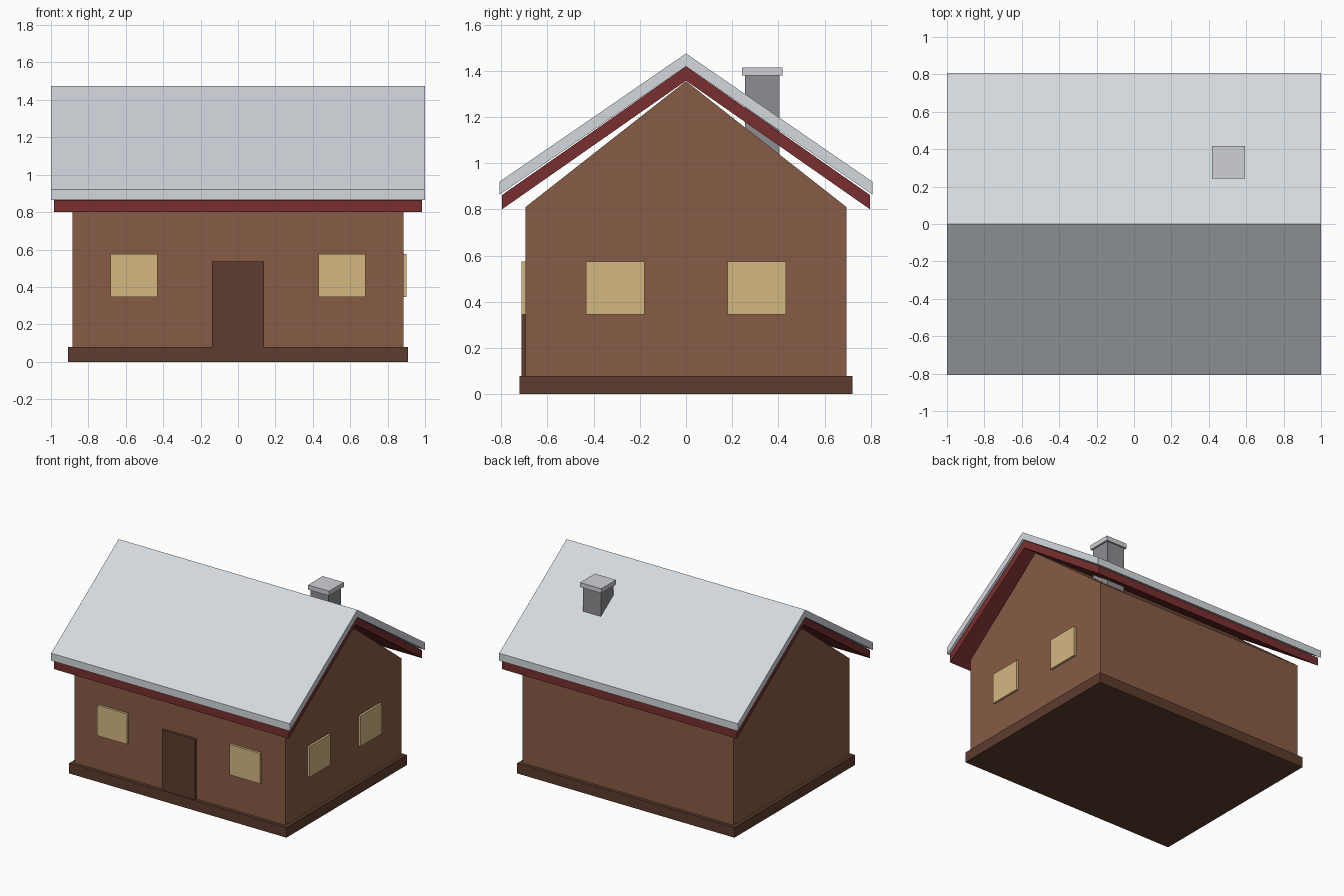
import bpy
import bmesh

default = bpy.data.objects.get("Cube")
if default:
    bpy.data.objects.remove(default, do_unlink=True)


def make_material(name, rgb):
    """Flat material from 0-255 display values, stored as linear."""
    linear = [((c / 255 + 0.055) / 1.055) ** 2.4 for c in rgb]
    mat = bpy.data.materials.new(name)
    mat.use_nodes = True
    mat.diffuse_color = (*linear, 1)
    bsdf = next(n for n in mat.node_tree.nodes if n.type == "BSDF_PRINCIPLED")
    bsdf.inputs["Base Color"].default_value = (*linear, 1)
    return mat


wall_brown = make_material("wall brown", (135, 92, 69))
dark_brown = make_material("dark brown", (93, 60, 46))
window_yellow = make_material("window yellow", (214, 184, 131))
trim_red = make_material("trim red", (121, 47, 47))
roof_white = make_material("roof pale grey", (212, 217, 222))
stone_grey = make_material("chimney grey", (141, 141, 146))
cap_grey = make_material("chimney cap grey", (207, 208, 214))


def extrude_profile(name, profile, half_width, mat):
    """Extrude a (y, z) outline along x, symmetric about x = 0."""
    bm = bmesh.new()
    face = bm.faces.new([bm.verts.new((-half_width, y, z)) for y, z in profile])
    grown = bmesh.ops.extrude_face_region(bm, geom=[face])["geom"]
    verts = [g for g in grown if isinstance(g, bmesh.types.BMVert)]
    bmesh.ops.translate(bm, verts=verts, vec=(2 * half_width, 0, 0))
    bmesh.ops.recalc_face_normals(bm, faces=bm.faces)
    return add_mesh(name, bm, mat)


def box(name, x, y, z, mat):
    """Box from (min, max) ranges on each axis."""
    bm = bmesh.new()
    bmesh.ops.create_cube(bm, size=1)
    for v in bm.verts:
        v.co = [r[0] if c < 0 else r[1] for c, r in zip(v.co, (x, y, z))]
    return add_mesh(name, bm, mat)


def add_mesh(name, bm, mat):
    mesh = bpy.data.meshes.new(name)
    bm.to_mesh(mesh)
    bm.free()
    mesh.materials.append(mat)
    obj = bpy.data.objects.new(name, mesh)
    bpy.context.collection.objects.link(obj)
    return obj


def gable_slab(name, half_depth, ridge, eave, thickness, half_width, mat):
    """Upside-down V slab with vertical eave ends."""
    top = [(-half_depth, eave), (0, ridge), (half_depth, eave)]
    bottom = [(y, z - thickness) for y, z in reversed(top)]
    return extrude_profile(name, top + bottom, half_width, mat)


WALL_X, WALL_Y = 0.885, 0.695

# Plinth and gabled house body
box("plinth", (-0.91, 0.91), (-0.72, 0.72), (0, 0.078), dark_brown)
extrude_profile("house_walls",
                [(-WALL_Y, 0.04), (WALL_Y, 0.04), (WALL_Y, 0.81),
                 (0, 1.355), (-WALL_Y, 0.81)], WALL_X, wall_brown)

# Roof covering over a red under-roof
gable_slab("roof_cover", 0.807, 1.475, 0.92, 0.056, 1.0, roof_white)
gable_slab("roof_trim", 0.797, 1.419, 0.862, 0.062, 0.985, trim_red)

# Door and windows
front = (-0.713, -0.68)
sill = (0.345, 0.575)
box("door", (-0.138, 0.138), front, (0.04, 0.535), dark_brown)
for side, label in ((1, "left"), (-1, "right")):
    span = sorted((side * 0.43, side * 0.683))
    box("front_window_" + label, span, front, sill, window_yellow)
for side, label in ((1, "back"), (-1, "front")):
    span = sorted((side * 0.18, side * 0.432))
    box("gable_window_" + label, (0.87, 0.902), span, sill, window_yellow)

# Chimney
box("chimney", (0.43, 0.58), (0.255, 0.405), (0.95, 1.39), stone_grey)
box("chimney_cap", (0.417, 0.594), (0.242, 0.418), (1.38, 1.415), cap_grey)
